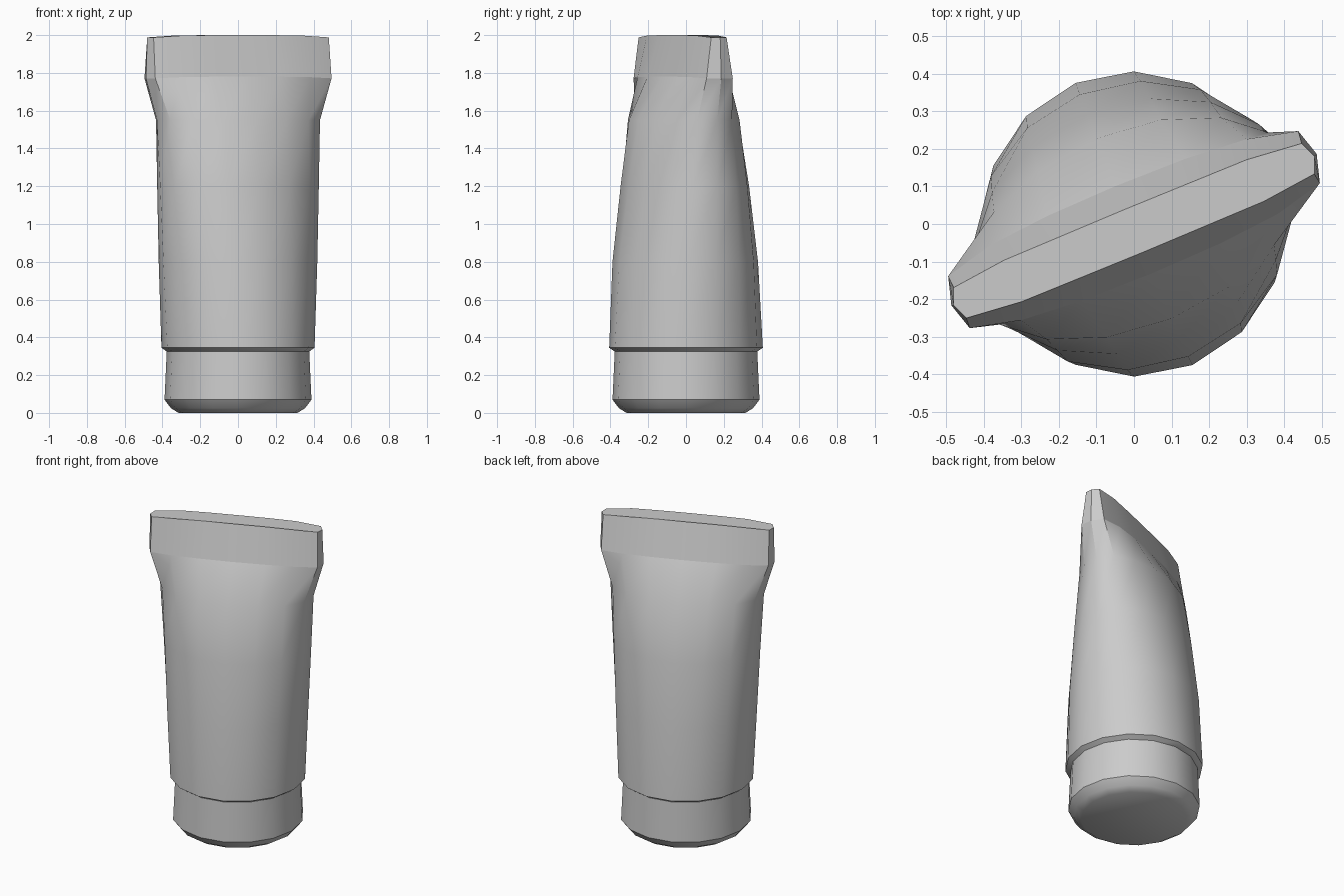
import bpy, bmesh, math

if "Cube" in bpy.data.objects:
    bpy.data.objects.remove(bpy.data.objects["Cube"])

SIDES = 16
TURN = math.radians(22.5)      # the flat seal is turned about z


def ellipse(a, b):
    """Quarter outline (5 points) of an ellipse."""
    return [(a * math.cos(i * math.pi / 8), b * math.sin(i * math.pi / 8)) for i in range(5)]


def full_ring(quarter, z, y_off=0.0, droop=0.0):
    """Mirror a quarter outline into a 16-point ring and turn it."""
    half = quarter + [(-u, v) for u, v in reversed(quarter[:-1])]
    loop = half + [(u, -v) for u, v in reversed(half[1:-1])]
    c, s = math.cos(TURN), math.sin(TURN)
    return [(u * c - v * s, u * s + v * c + y_off, z - droop * (u / 0.52) ** 4) for u, v in loop]


def loft(name, rings, cap_bottom=False, cap_top=False):
    bm = bmesh.new()
    vs = [[bm.verts.new(p) for p in r] for r in rings]
    for lo, hi in zip(vs, vs[1:]):
        for i in range(SIDES):
            j = (i + 1) % SIDES
            bm.faces.new((lo[i], lo[j], hi[j], hi[i]))
    if cap_bottom:
        bm.faces.new(list(reversed(vs[0])))
    if cap_top:
        bm.faces.new(vs[-1])
    me = bpy.data.meshes.new(name)
    bm.to_mesh(me)
    bm.free()
    ob = bpy.data.objects.new(name, me)
    bpy.context.collection.objects.link(ob)
    bpy.ops.object.select_all(action='DESELECT')
    ob.select_set(True)
    bpy.context.view_layer.objects.active = ob
    bpy.ops.object.shade_smooth_by_angle(angle=math.radians(35))
    return ob


# screw cap that the tube stands on
loft("cap", [full_ring(ellipse(r, r), z) for r, z in
             [(0.315, 0.0), (0.355, 0.025), (0.389, 0.07), (0.377, 0.33)]], cap_bottom=True)

# outlines of the flat seal at its foot and its top edge
seal_foot = full_ring([(0.527, 0), (0.505, 0.075), (0.37, 0.108), (0.2, 0.122), (0, 0.126)],
                      1.78, -0.015, 0.01)
seal_top = full_ring([(0.52, 0), (0.502, 0.044), (0.35, 0.06), (0.18, 0.061), (0, 0.062)],
                     2.0, -0.018, 0.014)

# tube body: round at the cap, squeezed flat towards the seal
body = [(0.37, 0.37, 0.32, 0), (0.405, 0.407, 0.345, 0), (0.427, 0.378, 0.8, -0.004),
        (0.446, 0.322, 1.2, -0.006), (0.464, 0.26, 1.55, -0.012)]
loft("tube_body", [full_ring(ellipse(a, b), z, y) for a, b, z, y in body] + [seal_foot],
     cap_bottom=True)

# crimped end seal
loft("end_seal", [seal_foot, seal_top], cap_top=True)
